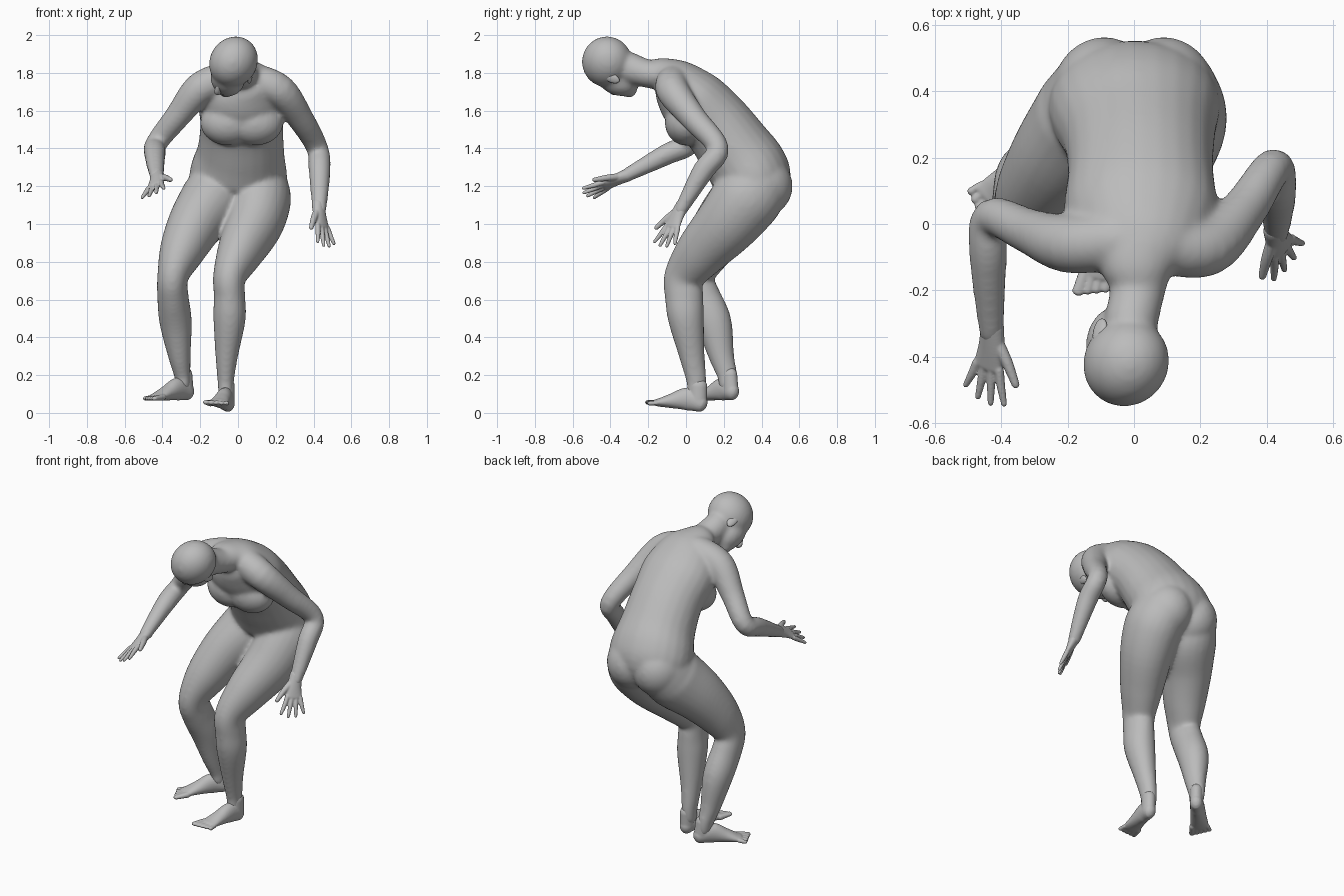
import bpy
import bmesh
import math
from mathutils import Vector, Matrix

cube = bpy.data.objects.get("Cube")
if cube:
    bpy.data.objects.remove(cube)

grey = bpy.data.materials.new("clay_grey")
grey.use_nodes = True
tone = (0.5, 0.5, 0.5, 1)
grey.diffuse_color = tone
grey.node_tree.nodes["Principled BSDF"].inputs["Base Color"].default_value = tone

X, Y, Z = Vector((1, 0, 0)), Vector((0, 1, 0)), Vector((0, 0, 1))
SIDES = 24


def catmull(p, q, r, s, t):
    return 0.5 * (2 * q + (r - p) * t + (2 * p - 5 * q + 4 * r - s) * t * t
                  + (3 * q - p - 3 * r + s) * t ** 3)


def tube(bm, path, side=X, steps=5):
    """Smooth round-ended limb through (x, y, z, half width, half depth)."""
    keys = [Vector(p) for p in path]
    keys = [keys[0]] + keys + [keys[-1]]
    samples = [catmull(*keys[i:i + 4], k / steps)
               for i in range(len(keys) - 3) for k in range(steps)]
    samples.append(keys[-1])
    centres = [Vector(s[:3]) for s in samples]
    last = len(samples) - 1
    rings = []

    def ring(index, shift, scale):
        ahead = centres[min(index + 1, last)]
        behind = centres[max(index - 1, 0)]
        along = (ahead - behind).normalized()
        across = (side - along * side.dot(along)).normalized()
        deep = along.cross(across)
        wide, thick = samples[index][3], samples[index][4]
        middle = centres[index] + along * shift * min(wide, thick)
        rings.append([bm.verts.new(
            middle + across * math.cos(a) * wide * scale + deep * math.sin(a) * thick * scale)
            for a in (math.tau * n / SIDES for n in range(SIDES))])

    bends = [math.radians(d) for d in (80, 55, 28)]
    for b in bends:
        ring(0, -math.sin(b), math.cos(b))
    for i in range(last + 1):
        ring(i, 0, 1)
    for b in reversed(bends):
        ring(last, math.sin(b), math.cos(b))
    for low, high in zip(rings, rings[1:]):
        for n in range(SIDES):
            m = (n + 1) % SIDES
            bm.faces.new((low[n], low[m], high[m], high[n]))
    bm.faces.new(rings[0][::-1])
    bm.faces.new(rings[-1])


def blob(bm, centre, radii, axes=(X, Y, Z)):
    """Ellipsoid with its own axes."""
    turn = Matrix(axes).transposed().to_4x4()
    matrix = Matrix.Translation(centre) @ turn @ Matrix.Diagonal((*radii, 1))
    bmesh.ops.create_uvsphere(bm, u_segments=28, v_segments=18, radius=1, matrix=matrix)


def finish(name, bm, voxel, rounds):
    """Fuse the overlapping volumes into one skin."""
    bmesh.ops.recalc_face_normals(bm, faces=bm.faces)
    mesh = bpy.data.meshes.new(name)
    bm.to_mesh(mesh)
    bm.free()
    mesh.materials.append(grey)
    obj = bpy.data.objects.new(name, mesh)
    bpy.context.collection.objects.link(obj)
    fuse = obj.modifiers.new("fuse", "REMESH")
    fuse.mode = "VOXEL"
    fuse.voxel_size = voxel
    fuse.use_smooth_shade = True
    soften = obj.modifiers.new("soften", "SMOOTH")
    soften.factor = 0.5
    soften.iterations = rounds


# Torso and neck
body = bmesh.new()
tube(body, [(0, 0.345, 1.16, 0.2, 0.12), (0, 0.36, 1.22, 0.255, 0.195),
            (0.005, 0.33, 1.29, 0.255, 0.21), (0.015, 0.262, 1.39, 0.23, 0.2),
            (0.02, 0.16, 1.53, 0.22, 0.185), (0.02, 0.035, 1.65, 0.23, 0.18),
            (0.02, -0.06, 1.745, 0.185, 0.138), (0.01, -0.13, 1.79, 0.12, 0.092),
            (0.01, -0.2, 1.795, 0.085, 0.075), (-0.01, -0.3, 1.825, 0.082, 0.085)])
for s in (-1, 1):
    blob(body, (0.02 + s * 0.07, 0, 1.535), (0.15, 0.112, 0.12))
    blob(body, (s * 0.09, 0.385, 1.2), (0.16, 0.18, 0.17))

# Arms
tube(body, [(0.08, -0.06, 1.765, 0.088, 0.088), (0.22, -0.07, 1.705, 0.088, 0.088),
            (0.33, 0.04, 1.56, 0.07, 0.07), (0.42, 0.17, 1.4, 0.058, 0.058),
            (0.432, 0.09, 1.28, 0.058, 0.058), (0.43, -0.03, 1.07, 0.035, 0.038)], Y)
tube(body, [(-0.06, -0.05, 1.775, 0.088, 0.088), (-0.2, -0.06, 1.715, 0.088, 0.088),
            (-0.32, -0.02, 1.57, 0.068, 0.068), (-0.43, 0.02, 1.43, 0.058, 0.058),
            (-0.44, -0.1, 1.37, 0.057, 0.057), (-0.43, -0.33, 1.25, 0.038, 0.035)])

# Legs, starting in the buttocks
tube(body, [(0.115, 0.365, 1.19, 0.155, 0.18), (0.115, 0.31, 1.12, 0.165, 0.185),
            (0.085, 0.215, 1, 0.152, 0.168), (0.01, 0.08, 0.85, 0.122, 0.138),
            (-0.045, -0.01, 0.72, 0.088, 0.107), (-0.045, -0.01, 0.62, 0.083, 0.102),
            (-0.045, 0, 0.5, 0.086, 0.096), (-0.06, 0.032, 0.3, 0.06, 0.068),
            (-0.065, 0.055, 0.17, 0.044, 0.054), (-0.065, 0.055, 0.1, 0.04, 0.05)])
tube(body, [(-0.115, 0.365, 1.19, 0.155, 0.18), (-0.14, 0.31, 1.12, 0.17, 0.185),
            (-0.225, 0.205, 1, 0.147, 0.163), (-0.3, 0.1, 0.85, 0.118, 0.133),
            (-0.345, 0.045, 0.72, 0.083, 0.105), (-0.345, 0.078, 0.62, 0.083, 0.102),
            (-0.33, 0.145, 0.48, 0.086, 0.097), (-0.31, 0.188, 0.3, 0.06, 0.068),
            (-0.295, 0.218, 0.2, 0.044, 0.054), (-0.29, 0.222, 0.15, 0.04, 0.05)])

# Head, bowed and turned
left = Vector((0.8, -0.33, -0.5)).normalized()
face = Vector((-0.6, -0.25, -0.76)).normalized()
crown = face.cross(left).normalized()
face = left.cross(crown)
frame = (left, face, crown)
ears = Vector((-0.025, -0.348, 1.81))


def on_head(a, b, c):
    return ears + left * a + face * b + crown * c


blob(body, on_head(0, -0.02, 0.083), (0.125, 0.14, 0.133), frame)
blob(body, on_head(0, 0.05, 0), (0.092, 0.09, 0.118), frame)
blob(body, on_head(0, 0.085, -0.075), (0.05, 0.045, 0.045), frame)
finish("body", body, 0.011, 13)

features = bmesh.new()
tube(features, [(*on_head(0, 0.115, 0.045), 0.012, 0.012),
                (*on_head(0, 0.143, 0), 0.018, 0.018),
                (*on_head(0, 0.122, -0.015), 0.016, 0.012)], left)
tube(features, [(*on_head(-0.02, 0.12, -0.048), 0.009, 0.012),
                (*on_head(0.02, 0.12, -0.048), 0.009, 0.012)], crown)
finish("nose_and_mouth", features, 0.004, 4)

for s, name in ((1, "left_ear"), (-1, "right_ear")):
    ear = bmesh.new()
    flare = Matrix.Rotation(s * 0.3, 3, crown)
    blob(ear, on_head(s * 0.102, -0.01, 0.015), (0.012, 0.026, 0.045),
         [flare @ v for v in frame])
    finish(name, ear, 0.004, 2)


# Hands
def hand(name, wrist, forward, thumb_side):
    forward = Vector(forward).normalized()
    thumb_side = Vector(thumb_side)
    thumb_side = (thumb_side - forward * thumb_side.dot(forward)).normalized()
    wrist = Vector(wrist)
    bm = bmesh.new()

    def at(reach, out, *size):
        return (*(wrist + forward * reach + thumb_side * out), *size)

    tube(bm, [at(-0.03, 0, 0.036, 0.034), at(0.04, 0.004, 0.043, 0.025),
              at(0.1, 0, 0.049, 0.017)], thumb_side)
    for n, length in enumerate((0.08, 0.105, 0.112, 0.1)):
        out = (n - 1.5) * 0.026
        tube(bm, [at(0.1, out, 0.014, 0.014), at(0.1 + length / 2, out * 1.3, 0.013, 0.013),
                  at(0.105 + length, out * 1.75, 0.009, 0.009)], thumb_side)
    tube(bm, [at(0.015, 0.022, 0.021, 0.019), at(0.07, 0.064, 0.017, 0.017),
              at(0.13, 0.1, 0.012, 0.012)], thumb_side)
    finish(name, bm, 0.0045, 3)


hand("left_hand", (0.43, -0.03, 1.075), (0.18, -0.42, -0.89), (-0.62, -0.68, 0.2))
hand("right_hand", (-0.43, -0.338, 1.246), (-0.1, -0.89, -0.41), (0.85, -0.28, 0.42))


# Feet
def foot(name, heel, forward, inner):
    heel = Vector(heel)
    forward = Vector(forward).normalized()
    across = forward.cross(Z).normalized()
    rise = across.cross(forward)
    bm = bmesh.new()

    def at(reach, out, high, *size):
        return (*(heel + forward * reach + across * out + rise * high), *size)

    tube(bm, [at(0, 0, 0.048, 0.037, 0.046), at(0.07, 0, 0.063, 0.042, 0.061),
              at(0.15, 0, 0.043, 0.047, 0.041), at(0.21, 0, 0.027, 0.053, 0.025),
              at(0.235, 0, 0.022, 0.051, 0.019)], across)
    tube(bm, [at(0.015, 0, 0.05, 0.038, 0.05), at(0.025, 0, 0.14, 0.039, 0.05)], across)
    for n in range(5):
        out = inner * (0.042 - n * 0.022)
        thick = 0.018 - n * 0.0015
        tip = 0.298 - n * 0.009
        tube(bm, [at(0.225, out, 0.021, thick, thick), at(tip, out * 1.2, 0.015, thick, 0.012)],
             across)
    finish(name, bm, 0.005, 5)


foot("left_foot", (-0.055, 0.07, 0.002), (-0.22, -0.96, 0.13), 1)
foot("right_foot", (-0.268, 0.245, 0.064), (-0.7, -0.7, -0.01), -1)
